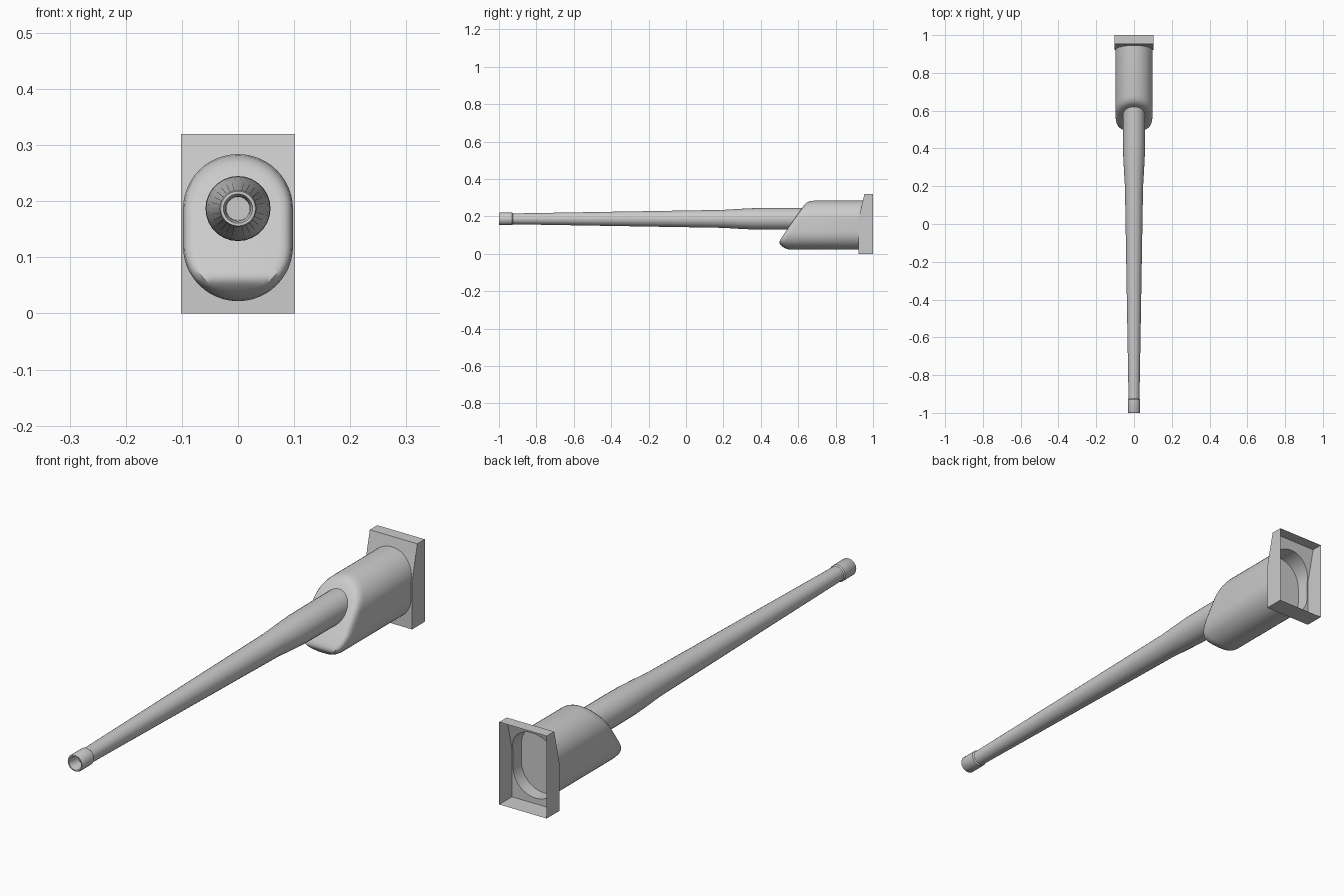
import bpy, bmesh, math

if "Cube" in bpy.data.objects:
    bpy.data.objects.remove(bpy.data.objects["Cube"])

grey = bpy.data.materials.new("plain grey")
grey.diffuse_color = (0.6, 0.6, 0.6, 1)
grey.use_nodes = True
grey.node_tree.nodes["Principled BSDF"].inputs["Base Color"].default_value = grey.diffuse_color

AXIS_Z = 0.187            # height of the barrel axis
LOW_Z, HIGH_Z = 0.12, 0.186   # arc centres of the oval section
OVAL_R = 0.098
ARC = 12                  # segments per quarter arc


def finish(bm, name, smooth=True, recalc=True):
    bmesh.ops.remove_doubles(bm, verts=bm.verts, dist=1e-5)
    if recalc:
        bmesh.ops.recalc_face_normals(bm, faces=bm.faces)
    mesh = bpy.data.meshes.new(name)
    bm.to_mesh(mesh)
    bm.free()
    mesh.materials.append(grey)
    obj = bpy.data.objects.new(name, mesh)
    bpy.context.collection.objects.link(obj)
    if smooth:
        bpy.ops.object.select_all(action='DESELECT')
        obj.select_set(True)
        bpy.context.view_layer.objects.active = obj
        bpy.ops.object.shade_smooth_by_angle(angle=math.radians(35))
    return obj


def half_oval(r):
    """Right half of the oval section as (x, z), bottom to top."""
    quarter = [math.pi / 2 * i / ARC for i in range(ARC + 1)]
    low = [(r * math.sin(a), LOW_Z - r * math.cos(a)) for a in quarter]
    high = [(r * math.cos(a), HIGH_Z + r * math.sin(a)) for a in quarter]
    return low + high


def oval_ring(bm, r, y_of_z):
    half = half_oval(r)
    left = [(-x, z) for x, z in half[-2:0:-1]]
    return [bm.verts.new((x, y_of_z(z), z)) for x, z in half + left]


def bridge(bm, a, b):
    n = len(a)
    for i in range(n):
        j = (i + 1) % n
        bm.faces.new((a[i], a[j], b[j], b[i]))


def plate_y(z):
    """Front of the mounting plate: upright below, leaning back above."""
    return 0.922 + max(0, z - HIGH_Z) / (0.32 - HIGH_Z) * 0.032


def nose_y(z):
    """Slanted sleeve front with a rounded nose near the bottom."""
    t = z - 0.06
    return 0.491 - 0.15 * t + math.hypot(0.85 * t, 0.008)


# Sleeve: oval tube, rounded rim and slanted front
bm = bmesh.new()
rings = [oval_ring(bm, OVAL_R, plate_y)]
for r, back in ((0.098, 0.035), (0.0955, 0.018), (0.091, 0.008),
                (0.084, 0.002), (0.074, 0)):
    rings.append(oval_ring(bm, r, lambda z, d=back: nose_y(z) + d))
for a, b in zip(rings, rings[1:]):
    bridge(bm, a, b)
last, n = rings[-1], len(rings[-1])
for i in range(n // 2):
    corners = [last[i], last[i + 1], last[n - i - 1], last[(n - i) % n]]
    bm.faces.new(list(dict.fromkeys(corners)))
finish(bm, "sleeve")

# Recessed panel inside the back of the sleeve
bm = bmesh.new()
bm.faces.new(oval_ring(bm, OVAL_R - 0.0005, lambda z: 0.87))
for f in bm.faces:
    f.normal_update()
    if f.normal.y < 0:
        f.normal_flip()
finish(bm, "recess_panel", smooth=False, recalc=False)

# Mounting plate: thin shell, open at the back, oval hole in front
bm = bmesh.new()
W, H = 0.102, 0.32


def quad(*pts):
    bm.faces.new([bm.verts.new(p) for p in pts])


half = half_oval(OVAL_R)
for (xa, za), (xb, zb) in zip(half, half[1:]):
    for s in (1, -1):
        quad((s * xa, plate_y(za), za), (s * W, plate_y(za), za),
             (s * W, plate_y(zb), zb), (s * xb, plate_y(zb), zb))
for s in (1, -1):
    for za, zb in ((0, half[0][1]), (half[-1][1], H)):
        quad((0, plate_y(za), za), (s * W, plate_y(za), za),
             (s * W, plate_y(zb), zb), (0, plate_y(zb), zb))
    rows = [0] + [z for x, z in half] + [H]
    for za, zb in zip(rows, rows[1:]):
        quad((s * W, plate_y(za), za), (s * W, 1, za),
             (s * W, 1, zb), (s * W, plate_y(zb), zb))
    for z in (0, H):
        quad((0, plate_y(z), z), (s * W, plate_y(z), z),
             (s * W, 1, z), (0, 1, z))
bmesh.ops.remove_doubles(bm, verts=bm.verts, dist=1e-5)
bmesh.ops.recalc_face_normals(bm, faces=bm.faces)
bmesh.ops.dissolve_limit(bm, angle_limit=0.01, verts=bm.verts, edges=bm.edges)
finish(bm, "mounting_plate", smooth=False)

# Barrel: turned profile (radius, y) from the bore to the root
profile = [(0.021, -0.95), (0.022, -0.985), (0.026, -1.0), (0.031, -1.0),
           (0.033, -0.996), (0.033, -0.93), (0.029, -0.925), (0.048, 0.2),
           (0.053, 0.28), (0.057, 0.36), (0.058, 0.45), (0.058, 0.68)]
SIDES = 28
bm = bmesh.new()
rings = []
for r, y in profile:
    angles = [2 * math.pi * i / SIDES for i in range(SIDES)]
    rings.append([bm.verts.new((r * math.cos(a), y, AXIS_Z + r * math.sin(a)))
                  for a in angles])
for a, b in zip(rings, rings[1:]):
    bridge(bm, a, b)
bm.faces.new(rings[0])
bm.faces.new(rings[-1])
finish(bm, "barrel")
